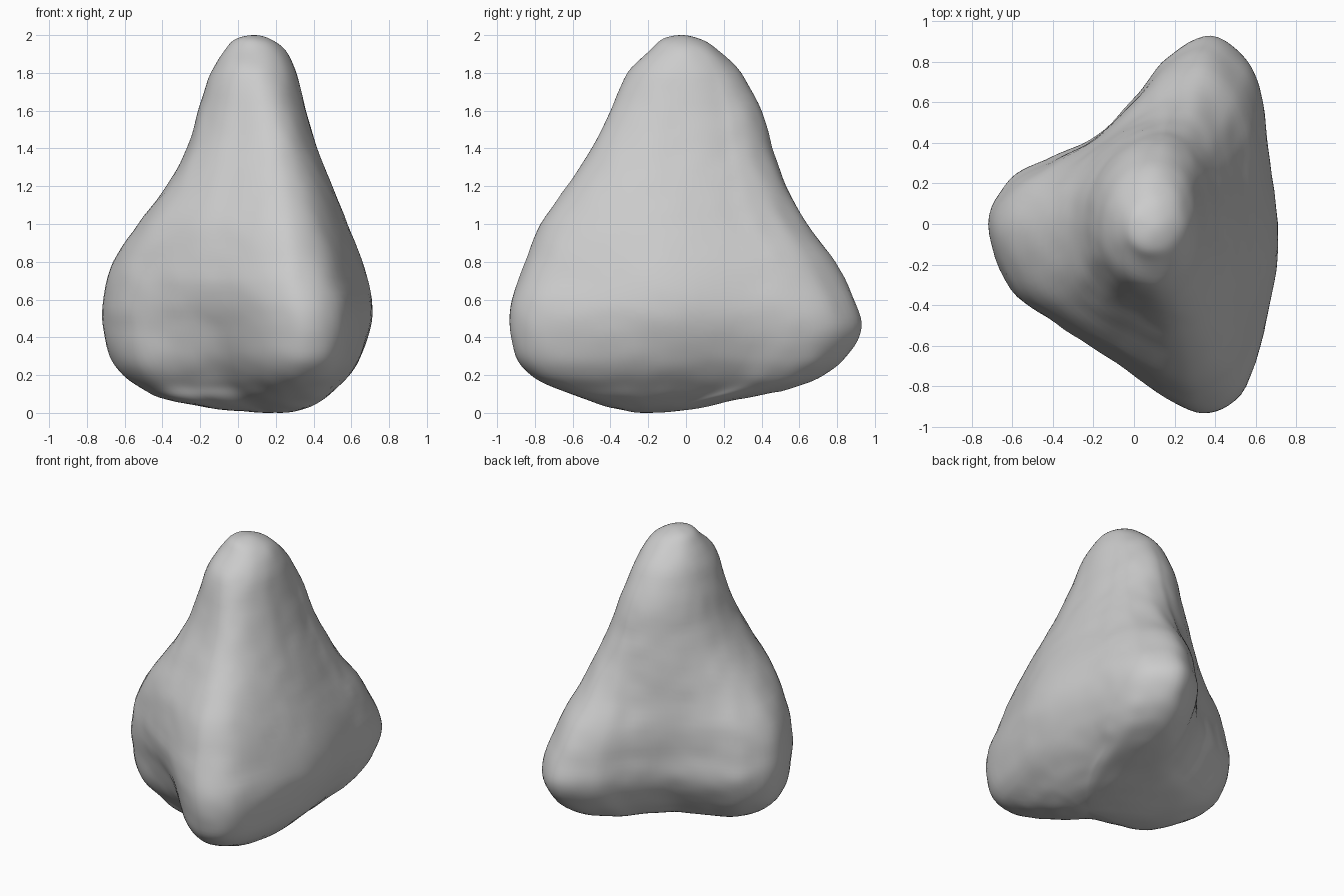
import bpy
import bmesh
import math
from mathutils import Vector, noise

cube = bpy.data.objects.get("Cube")
if cube:
    bpy.data.objects.remove(cube, do_unlink=True)

AROUND = 6    # smooth steps between outline points
UPWARD = 5    # smooth steps between levels

# Three-lobed plan outline: x, y, and how far the side is drawn in
OUTLINE = [
    (.715, -.06, .6), (.66, .4, .5), (.62, .62, .2), (.54, .8, 0), (.36, .93, 0),
    (.15, .83, .1), (0, .66, .3), (-.2, .46, .45), (-.42, .34, .2), (-.61, .22, 0),
    (-.715, 0, 0), (-.61, -.32, .1), (-.4, -.5, .6), (-.14, -.68, 1),
    (.15, -.88, .3), (.35, -.93, 0), (.53, -.8, 0), (.66, -.4, .3),
]

# Levels from the crown down: z, left x, right x, front y, back y
LEVELS = [
    (2, .08, .08, -.02, -.02),
    (1.98, -.01, .17, -.12, .08),
    (1.92, -.07, .25, -.19, .17),
    (1.8, -.145, .31, -.31, .29),
    (1.6, -.21, .36, -.4, .4),
    (1.4, -.27, .42, -.5, .46),
    (1.2, -.38, .5, -.63, .53),
    (1, -.53, .58, -.77, .64),
    (.8, -.66, .66, -.85, .79),
    (.6, -.715, .71, -.92, .89),
    (.45, -.715, .7, -.93, .93),
    (.3, -.68, .65, -.9, .85),
    (.2, -.61, .59, -.82, .73),
    (.13, -.51, .52, -.69, .56),
    (.07, -.38, .45, -.53, .27),
    (.02, -.1, .35, -.36, .03),
    (0, .2, .2, -.2, -.2),
]


def spline(a, b, c, d, t):
    """Catmull-Rom blend of four tuples."""
    return tuple(
        q + t * (r - p + t * (2 * p - 5 * q + 4 * r - s + t * (3 * (q - r) + s - p))) / 2
        for p, q, r, s in zip(a, b, c, d)
    )


def smoothstep(t):
    t = min(max(t, 0), 1)
    return t * t * (3 - 2 * t)


def mirrored(level):
    """Level on the far side of a pole, which keeps the pole round."""
    z, left, right, front, back = level
    return (z, right, left, back, front)


def normalised(points):
    """Fit points into the square from -1 to 1."""
    axes = []
    for values in zip(*points):
        low, high = min(values), max(values)
        axes.append([(2 * v - low - high) / (high - low) for v in values])
    return list(zip(*axes))


def section(level):
    """Cross-section: round at the crown, flat-sided below it, lobed and undercut low down."""
    z, left, right, front, back = level
    lobed = smoothstep((1.5 - z) / .9) * (.7 + .3 * smoothstep(z / .2))
    flat = .16 * smoothstep((1.95 - z) / .5)
    undercut = .45 * max(0, .7 - z)
    shape = []
    for x, y, dent in outline:
        shrink = 1 - undercut * dent
        shape.append((.1 + (x - .1) * shrink, y * shrink))
    blend = []
    for (u, v), (_, _, dent) in zip(normalised(shape), outline):
        angle = math.atan2(v, u)
        rounded = (1 - flat * dent) * (1 - lobed)
        blend.append((u * lobed + math.cos(angle) * rounded,
                      v * lobed + math.sin(angle) * rounded))
    return [Vector(((left + right) / 2 + u * (right - left) / 2,
                    (front + back) / 2 + v * (back - front) / 2, z))
            for u, v in normalised(blend)]


# Refine the outline and the levels
count = len(OUTLINE)
outline = [spline(*(OUTLINE[(i + k) % count] for k in (-1, 0, 1, 2)), step / AROUND)
           for i in range(count) for step in range(AROUND)]
padded = [mirrored(LEVELS[1])] + LEVELS + [mirrored(LEVELS[-2])]
levels = [spline(*padded[i:i + 4], step / UPWARD)
          for i in range(len(LEVELS) - 1) for step in range(UPWARD)][1:]

# Loft the body through the sections and close both poles
bm = bmesh.new()
rings = [[bm.verts.new(p) for p in section(level)] for level in levels]


def pole(level):
    return bm.verts.new((level[1], level[3], level[0]))


crown, base = pole(LEVELS[0]), pole(LEVELS[-1])
total = len(outline)
for i in range(total):
    j = (i + 1) % total
    bm.faces.new((crown, rings[0][i], rings[0][j]))
    bm.faces.new((base, rings[-1][j], rings[-1][i]))
    for upper, lower in zip(rings, rings[1:]):
        bm.faces.new((upper[i], lower[i], lower[j], upper[j]))
bmesh.ops.recalc_face_normals(bm, faces=bm.faces)

# Faint hammered unevenness of the stone
bm.normal_update()
offsets = [(v, v.normal * noise.noise(v.co * 9) * .004) for v in bm.verts]
for vert, offset in offsets:
    vert.co += offset
for face in bm.faces:
    face.smooth = True

mesh = bpy.data.meshes.new("stone_body")
bm.to_mesh(mesh)
bm.free()
body = bpy.data.objects.new("stone_body", mesh)
bpy.context.collection.objects.link(body)

# Plain grey stone
grey = bpy.data.materials.new("stone_grey")
grey.use_nodes = True
colour = (.6, .6, .6, 1)
grey.diffuse_color = colour
grey.node_tree.nodes["Principled BSDF"].inputs["Base Color"].default_value = colour
mesh.materials.append(grey)
